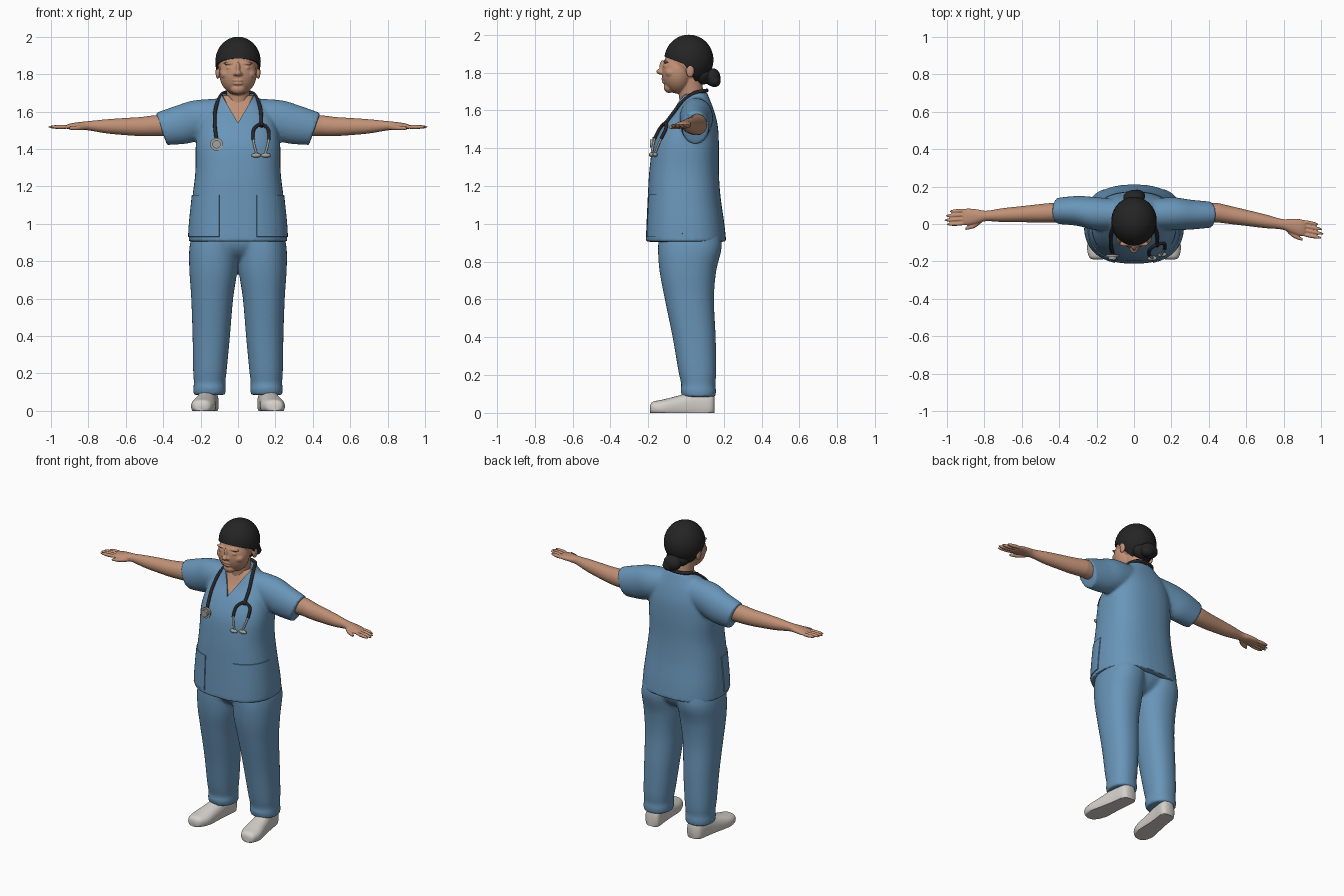
import bpy, bmesh, math
from mathutils import Matrix, Vector
from mathutils.bvhtree import BVHTree

default_cube = bpy.data.objects.get("Cube")
if default_cube:
    bpy.data.objects.remove(default_cube, do_unlink=True)


def material(name, rgb, rough=0.8):
    m = bpy.data.materials.new(name)
    m.use_nodes = True
    m.diffuse_color = (*rgb, 1)
    node = m.node_tree.nodes["Principled BSDF"]
    node.inputs["Base Color"].default_value = (*rgb, 1)
    node.inputs["Roughness"].default_value = rough
    return m


scrubs = material("scrub blue", (0.14, 0.3, 0.48))
skin = material("skin", (0.53, 0.28, 0.18))
hair_black = material("hair black", (0.018, 0.018, 0.019))
shoe_white = material("shoe white", (0.66, 0.63, 0.59))
rubber = material("black rubber", (0.02, 0.02, 0.024))
metal = material("grey metal", (0.36, 0.36, 0.35))


def spline(rows, steps=5):
    """Smooth in-between rows through the given section rows."""
    out = []
    for i in range(len(rows) - 1):
        a, b, c, d = (rows[max(0, min(len(rows) - 1, i + k))] for k in (-1, 0, 1, 2))
        for s in range(steps):
            t = s / steps
            out.append([q + t * (r - p) / 2 + t * t * (2 * p - 5 * q + 4 * r - w) / 2
                        + t ** 3 * (3 * q - p - 3 * r + w) / 2
                        for p, q, r, w in zip(a, b, c, d)])
    return out + [list(rows[-1])]


def tube(bm, axis, rows, side=1, power=1.0, slant=0.0, n=40):
    """Closed loft along an axis; a row is position, two centres, two radii."""
    rings = []
    for t, ca, cb, ra, rb in spline(rows):
        ring = []
        for k in range(n):
            c, s = math.cos(math.tau * k / n), math.sin(math.tau * k / n)
            da = ra * math.copysign(abs(c) ** power, c)
            db = rb * math.copysign(abs(s) ** power, s)
            co = [ca + da, cb + db]
            co.insert(axis, t + slant * db)
            ring.append(bm.verts.new((co[0] * side, co[1], co[2])))
        rings.append(ring)
    for low, high in zip(rings, rings[1:]):
        for k in range(n):
            j = (k + 1) % n
            bm.faces.new((low[k], low[j], high[j], high[k]))
    bm.faces.new(rings[0])
    bm.faces.new(rings[-1])


def ball(bm, centre, radii):
    place = Matrix.Translation(centre) @ Matrix.Diagonal((*radii, 1))
    bmesh.ops.create_uvsphere(bm, u_segments=32, v_segments=20, radius=1, matrix=place)


def bake(obj, mats):
    """Apply modifiers and curves, then set materials and smooth shading."""
    graph = bpy.context.evaluated_depsgraph_get()
    mesh = bpy.data.meshes.new_from_object(obj.evaluated_get(graph))
    baked = bpy.data.objects.new(obj.name, mesh)
    name = obj.name
    bpy.data.objects.remove(obj, do_unlink=True)
    baked.name = mesh.name = name
    bpy.context.collection.objects.link(baked)
    mesh.materials.clear()
    for m in mats:
        mesh.materials.append(m)
    mesh.shade_smooth()
    mesh.set_sharp_from_angle(angle=math.radians(42))
    return baked


def build(name, bm, mats, voxel=0, smooth=0, thick=0):
    bmesh.ops.recalc_face_normals(bm, faces=bm.faces[:])
    mesh = bpy.data.meshes.new(name)
    bm.to_mesh(mesh)
    bm.free()
    obj = bpy.data.objects.new(name, mesh)
    bpy.context.collection.objects.link(obj)
    if voxel:
        remesh = obj.modifiers.new("blend", "REMESH")
        remesh.mode, remesh.voxel_size = "VOXEL", voxel
    if smooth:
        relax = obj.modifiers.new("relax", "SMOOTH")
        relax.factor, relax.iterations = 0.5, smooth
    if thick:
        obj.modifiers.new("thickness", "SOLIDIFY").thickness = thick
    return bake(obj, mats)


def cut(bm, point, normal, test=lambda c: True):
    faces = [f for f in bm.faces if test(f.calc_center_median())]
    geom = set(faces)
    for f in faces:
        geom.update(f.edges, f.verts)
    bmesh.ops.bisect_plane(bm, geom=list(geom), dist=0.0004, plane_co=point, plane_no=normal)


def press(bm, test, depth):
    """Inset and raise or sink the faces that pass the test."""
    faces = [f for f in bm.faces if test(f.calc_center_median())]
    bmesh.ops.inset_region(bm, faces=faces, thickness=0.001, depth=depth, use_even_offset=False)
    return faces


# Tunic: body and short sleeves blended into one garment
bm = bmesh.new()
tube(bm, 2, [(0.905, 0, 0, 0.264, 0.213), (1.0, 0, -0.003, 0.259, 0.206),
             (1.15, 0, -0.01, 0.243, 0.192), (1.28, 0, -0.01, 0.228, 0.184),
             (1.42, 0, 0, 0.226, 0.174), (1.52, 0, 0.02, 0.21, 0.148),
             (1.6, 0, 0.04, 0.18, 0.108), (1.66, 0, 0.043, 0.12, 0.082),
             (1.695, 0, 0.043, 0.085, 0.068)], power=0.82)
for side in (-1, 1):
    y = 0.06 - 0.01 * side
    tube(bm, 0, [(0.06, 0.05, 1.585, 0.08, 0.085), (0.2, 0.055, 1.56, 0.088, 0.1),
                 (0.3, y, 1.53, 0.08, 0.1), (0.41, y, 1.507, 0.07, 0.086)],
         side, slant=0.35)
tunic = build("tunic", bm, [scrubs, skin], 0.009, 6)

# Neckline and patch pockets cut into the tunic
bm = bmesh.new()
bm.from_mesh(tunic.data)
tip, slope = Vector((0, 0, 1.54)), 1.7
chest = lambda c: c.z > 1.5 and c.y < 0.03 and abs(c.x) < 0.12
for side in (-1, 1):
    cut(bm, tip, (slope * side, 0, -1), chest)
for f in press(bm, lambda c: chest(c) and c.z - tip.z > slope * abs(c.x), -0.009):
    f.material_index = 1
low = lambda c: c.z < 1.2 and c.y < 0.02
for point, normal in [((0, 0, 1.155), (0, 0, 1)), ((0, 0, 0.93), (0, 0, 1)),
                      ((0.1, 0, 0), (1, 0, 0)), ((-0.1, 0, 0), (1, 0, 0)),
                      ((0, -0.02, 0), (0, 1, 0))]:
    cut(bm, point, normal, low)
press(bm, lambda c: 0.93 < c.z < 1.155 and abs(c.x) > 0.1 and c.y < -0.02, 0.005)
bm.to_mesh(tunic.data)
tunic.data.set_sharp_from_angle(angle=math.radians(42))
surface = BVHTree.FromBMesh(bm)
bm.free()

# Trousers
bm = bmesh.new()
ball(bm, (0, 0.018, 0.92), (0.24, 0.16, 0.13))
for side in (-1, 1):
    tube(bm, 2, [(0.085, 0.153, 0.068, 0.084, 0.088), (0.12, 0.152, 0.065, 0.087, 0.094),
                 (0.15, 0.152, 0.065, 0.084, 0.09), (0.22, 0.15, 0.06, 0.09, 0.1),
                 (0.4, 0.143, 0.043, 0.1, 0.114), (0.6, 0.138, 0.018, 0.112, 0.13),
                 (0.75, 0.132, 0.01, 0.128, 0.15), (0.87, 0.13, 0.02, 0.13, 0.168),
                 (0.96, 0.12, 0.02, 0.12, 0.16)], side, power=0.9)
build("trousers", bm, [scrubs], 0.009, 6)

# Shoes with flat soles, toes turned slightly out
for side, label in ((-1, "right"), (1, "left")):
    bm = bmesh.new()
    tube(bm, 1, [(-0.19, 0, 0.02, 0.025, 0.02), (-0.175, 0, 0.025, 0.048, 0.034),
                 (-0.12, 0, 0.025, 0.065, 0.046), (-0.03, 0, 0.03, 0.058, 0.064),
                 (0.05, 0, 0.04, 0.052, 0.078), (0.13, 0, 0.04, 0.05, 0.075),
                 (0.152, 0, 0.04, 0.03, 0.05)], power=0.85)
    for v in bm.verts:
        v.co.x = side * (v.co.x + 0.17 - 0.13 * v.co.y)
        v.co.z = max(0, v.co.z)
    build(label + "_shoe", bm, [shoe_white])

# Arms and hands, the left arm reaching a little further forward
bm = bmesh.new()
for side in (-1, 1):
    tube(bm, 0, [(0.3, 0, 1.525, 0.05, 0.055), (0.43, 0, 1.525, 0.052, 0.056),
                 (0.52, 0, 1.52, 0.048, 0.051), (0.6, 0, 1.52, 0.043, 0.046),
                 (0.7, 0, 1.521, 0.037, 0.038), (0.79, 0, 1.524, 0.028, 0.026),
                 (0.84, 0, 1.524, 0.038, 0.021), (0.89, 0, 1.521, 0.045, 0.017),
                 (0.915, 0, 1.519, 0.04, 0.011)], side)
    tube(bm, 0, [(0.81, -0.018, 1.515, 0.012, 0.012), (0.85, -0.046, 1.513, 0.014, 0.013),
                 (0.9, -0.062, 1.511, 0.008, 0.009)], side)
    for i, length in enumerate((0.092, 0.103, 0.096, 0.075)):
        ball(bm, (side * (0.9 + length / 2), 0.023 * (i - 1.5), 1.518),
             (length / 2 + 0.012, 0.0105, 0.011))
for v in bm.verts:
    reach = 0.18 if v.co.x > 0 else 0.05
    v.co.y += 0.06 - reach * max(0, abs(v.co.x) - 0.45)
build("arms_and_hands", bm, [skin], 0.004, 3)

# Head, neck and facial features
bm = bmesh.new()
ball(bm, (0, 0.012, 1.868), (0.11, 0.121, 0.12))
ball(bm, (0, -0.043, 1.803), (0.1, 0.085, 0.115))
ball(bm, (0, -0.088, 1.722), (0.04, 0.03, 0.03))
ball(bm, (0, -0.137, 1.805), (0.018, 0.02, 0.015))
ball(bm, (0, -0.124, 1.83), (0.012, 0.017, 0.035))
ball(bm, (0, -0.116, 1.767), (0.03, 0.014, 0.008))
ball(bm, (0, -0.114, 1.75), (0.026, 0.014, 0.009))
for side in (-1, 1):
    ball(bm, (side * 0.042, -0.106, 1.833), (0.021, 0.014, 0.011))
    ball(bm, (side * 0.045, -0.106, 1.858), (0.034, 0.014, 0.008))
    ball(bm, (side * 0.06, -0.075, 1.8), (0.035, 0.035, 0.03))
    ball(bm, (side * 0.016, -0.129, 1.8), (0.01, 0.012, 0.009))
    ball(bm, (side * 0.108, 0.022, 1.81), (0.012, 0.022, 0.036))
tube(bm, 2, [(1.58, 0, 0.04, 0.07, 0.07), (1.68, 0, 0.028, 0.062, 0.066),
             (1.78, 0, 0.012, 0.066, 0.07)])
build("head_and_neck", bm, [skin], 0.004, 3)

# Swept-back hair: fine ridged cap trimmed along the hairline
bm = bmesh.new()
place = Matrix.Translation((0, 0.015, 1.867)) @ Matrix.Diagonal((0.121, 0.13, 0.133, 1))
bmesh.ops.create_uvsphere(bm, u_segments=96, v_segments=48, radius=1, matrix=place)
for v in bm.verts:
    v.co.x *= 1 + 0.008 * math.sin(v.co.z * 300 + v.co.y * 120)
hairline = [(Vector((0, -0.01, 1.845)), Vector((0, 0.38, 1))),
            (Vector((0, -0.01, 1.845)), Vector((0, 1.5, 1)))]
for point, normal in hairline:
    cut(bm, point, normal)
bare = [f for f in bm.faces
        if all((f.calc_center_median() - p).dot(n) < 0 for p, n in hairline)]
bmesh.ops.delete(bm, geom=bare, context="FACES")
build("hair", bm, [hair_black], thick=0.012)

# Low bun
bm = bmesh.new()
ball(bm, (0, 0.14, 1.775), (0.058, 0.042, 0.048))
ball(bm, (0.018, 0.15, 1.755), (0.042, 0.034, 0.032))
ball(bm, (0, 0.085, 1.79), (0.075, 0.05, 0.055))
build("hair_bun", bm, [hair_black], 0.005, 3)


# Stethoscope draped round the neck, resting on the tunic
def front(x, z, lift=0.009):
    hit = surface.ray_cast(Vector((x, -1, z)), Vector((0, 1, 0)))[0]
    return Vector((x, (hit.y if hit else 0) - lift, z))


def pipe(name, points, radius, mat):
    curve = bpy.data.curves.new(name, "CURVE")
    curve.dimensions, curve.bevel_depth, curve.use_fill_caps = "3D", radius, True
    line = curve.splines.new("NURBS")
    line.points.add(len(points) - 1)
    for p, co in zip(line.points, points):
        p.co = (*co, 1)
    line.use_endpoint_u, line.order_u = True, 3
    obj = bpy.data.objects.new(name, curve)
    bpy.context.collection.objects.link(obj)
    bake(obj, [mat])


drape = [front(-x, z) for x, z in ((0.115, 1.45), (0.125, 1.52), (0.125, 1.59), (0.115, 1.64))]
drape += [(-0.088, 0.04, 1.695), (-0.06, 0.11, 1.705), (0.06, 0.11, 1.705), (0.088, 0.04, 1.695)]
drape += [front(x, z) for x, z in ((0.115, 1.64), (0.125, 1.59), (0.125, 1.52))]
pipe("stethoscope_tube", drape, 0.01, rubber)
for side, label in ((-1, "inner"), (1, "outer")):
    spot = lambda dx, z: front(0.123 + side * dx, z)
    pipe(label + "_fork", [spot(0, 1.535), spot(0.035, 1.52), spot(0.045, 1.48), spot(0.042, 1.45)],
         0.009, rubber)
    pipe(label + "_ear_pipe", [spot(0.042, 1.455), spot(0.038, 1.42), spot(0.02, 1.365)], 0.006, metal)
    bm = bmesh.new()
    ball(bm, spot(0.026, 1.366), (0.026, 0.013, 0.012))
    build(label + "_ear_tip", bm, [metal])

# Chest piece: wide disc with a smaller bell
bm = bmesh.new()
centre = front(-0.115, 1.425, 0.012)
for radius, depth, lift in ((0.034, 0.014, 0), (0.022, 0.016, 0.014)):
    place = Matrix.Translation(centre - Vector((0, lift, 0))) @ Matrix.Rotation(math.pi / 2, 4, "X")
    bmesh.ops.create_cone(bm, cap_ends=True, segments=32, radius1=radius, radius2=radius,
                          depth=depth, matrix=place)
build("chest_piece", bm, [metal])
